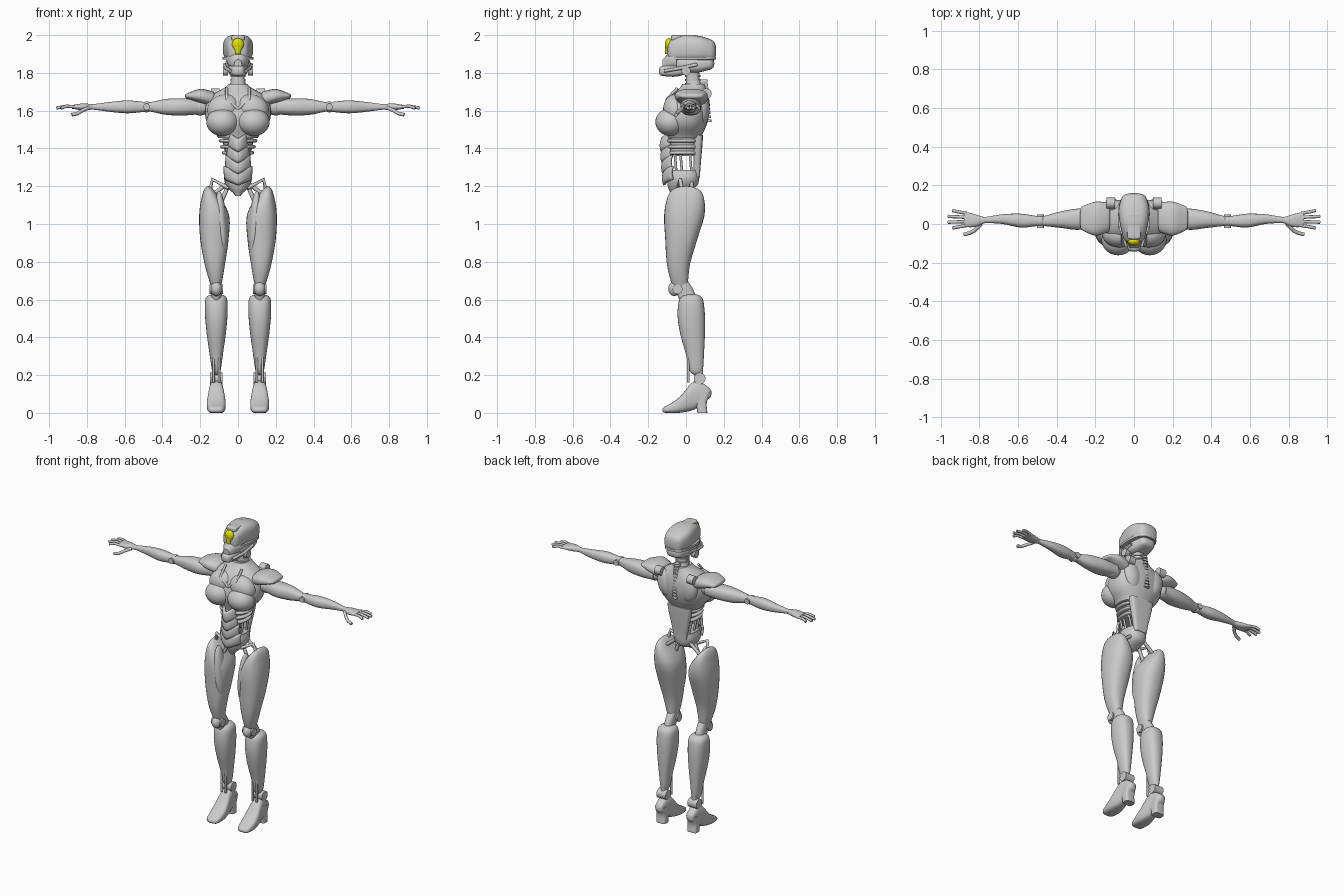
import bpy, bmesh, math
from mathutils import Matrix

cube = bpy.data.objects.get("Cube")
if cube:
    bpy.data.objects.remove(cube, do_unlink=True)


def material(name, rgb):
    mat = bpy.data.materials.new(name)
    mat.use_nodes = True
    mat.diffuse_color = (*rgb, 1)
    mat.node_tree.nodes["Principled BSDF"].inputs["Base Color"].default_value = (*rgb, 1)
    return mat


GREY = material("shell grey", (.6, .6, .6))
YELLOW = material("visor yellow", (.75, .75, 0))


def add_object(name, data, mirror, mat):
    data.materials.append(mat)
    ob = bpy.data.objects.new(name, data)
    bpy.context.collection.objects.link(ob)
    if mirror:
        ob.modifiers.new("Mirror", 'MIRROR').use_mirror_merge = False
    return ob


def finish(name, bm, mirror=False, mat=GREY):
    bmesh.ops.recalc_face_normals(bm, faces=bm.faces)
    mesh = bpy.data.meshes.new(name)
    bm.to_mesh(mesh)
    bm.free()
    mesh.shade_smooth()
    mesh.set_sharp_from_angle(angle=math.radians(40))
    return add_object(name, mesh, mirror, mat)


def blend(values, t):
    """Smooth curve through evenly spaced values; a plain number stays constant."""
    if not isinstance(values, list):
        return values
    last = len(values) - 1
    i = min(int(t * last), last - 1)
    f = t * last - i
    a, b, c, d = (values[min(max(i + k, 0), last)] for k in (-1, 0, 1, 2))
    return b + f / 2 * (c - a + f * (2 * a - 5 * b + 4 * c - d + f * (3 * (b - c) + d - a)))


def around(middle, halves):
    """Low and high bounds placed evenly about a middle."""
    halves = halves if isinstance(halves, list) else [halves, halves]
    return [middle - h for h in halves], [middle + h for h in halves]


def signed_power(value, power):
    return math.copysign(abs(value) ** (2 / power), value)


def loft(name, along, span, first, second, mirror=False, power=2.4, ends=None, mat=GREY):
    """Superellipse sections along an axis between bounds; ends sets how square a domed end is."""
    bm = bmesh.new()
    sides, steps = 28, 20
    rings = []
    for j in range(steps + 1):
        t = (1 - math.cos(math.pi * j / steps)) / 2
        p = span[0] + (span[1] - span[0]) * t
        dome = max(.1, math.sqrt(1 - abs(2 * t - 1) ** ends)) if ends else 1
        (a_low, a_high), (b_low, b_high) = ([blend(v, t) for v in pair] for pair in (first, second))
        ring = []
        for k in range(sides):
            angle = math.tau * k / sides
            a = (a_low + a_high + (a_high - a_low) * dome * signed_power(math.cos(angle), power)) / 2
            b = (b_low + b_high + (b_high - b_low) * dome * signed_power(math.sin(angle), power)) / 2
            ring.append(bm.verts.new({'x': (p, a, b), 'y': (a, p, b), 'z': (a, b, p)}[along]))
        rings.append(ring)
    for r, q in zip(rings, rings[1:]):
        for k in range(sides):
            bm.faces.new((r[k - 1], r[k], q[k], q[k - 1]))
    bm.faces.new(rings[0])
    bm.faces.new(rings[-1])
    return finish(name, bm, mirror, mat)


def ball(name, centre, radii, mirror=True, mat=GREY, tilt=0):
    bm = bmesh.new()
    bmesh.ops.create_uvsphere(bm, u_segments=28, v_segments=18, radius=1)
    bm.transform(Matrix.Translation(centre) @ Matrix.Rotation(tilt, 4, 'Y') @ Matrix.Diagonal((*radii, 1)))
    return finish(name, bm, mirror, mat)


def disc(name, centre, radius, depth, turn='Y'):
    """Mirrored cylinder laid over about the turn axis."""
    bm = bmesh.new()
    bmesh.ops.create_cone(bm, cap_ends=True, segments=24, radius1=radius, radius2=radius, depth=depth)
    bm.transform(Matrix.Translation(centre) @ Matrix.Rotation(math.pi / 2, 4, turn))
    return finish(name, bm, True)


def tubes(name, paths, radius):
    curve = bpy.data.curves.new(name, 'CURVE')
    curve.dimensions = '3D'
    curve.bevel_depth = radius
    curve.bevel_resolution = 2
    curve.use_fill_caps = True
    for path in paths:
        spline = curve.splines.new('POLY')
        spline.points.add(len(path) - 1)
        for point, co in zip(spline.points, path):
            point.co = (*co, 1)
    return add_object(name, curve, True, GREY)


# Head
loft("helmet", 'y', (-.1, .16), around(0, [.05, .07, .08, .06]), (1.86, [1.97, 2, 1.995, 1.97]), power=3, ends=16)
loft("crown_plate", 'y', (-.08, .06), around(0, .035), (1.97, 2), power=5, ends=20)
loft("helmet_rim", 'z', (1.87, 1.885), around(0, .082), (-.08, .16), power=2.8)
loft("skull_base", 'y', (-.06, .15), around(0, [.055, .068, .05]), ([1.815, 1.8, 1.82], 1.88), power=3, ends=14)
loft("face_mask", 'y', (-.125, -.05), around(0, [.02, .045, .06]), (1.82, [1.87, 1.91, 1.92]))
loft("jaw", 'y', (-.143, .03), around(0, [.03, .05, .05]), ([1.785, 1.78, 1.8], [1.835, 1.85, 1.84]), power=3, ends=20)
tubes("cheek_bars", [[(.04, -.115, 1.81), (.064, -.03, 1.825), (.07, .06, 1.845)]], .009)
disc("ear_disc", (.066, 0, 1.81), .024, .028)
ball("visor", (0, -.09, 1.95), (.032, .022, .034), False, YELLOW)
loft("visor_lower", 'z', (1.9, 1.95), around(0, [.012, .026]), (-.11, -.08), mat=YELLOW)

# Neck
loft("neck", 'z', (1.71, 1.82), around(0, [.05, .036, .036]), (0, [.09, .073, .072]))
for i in range(3):
    base = 1.735 + i * .022
    loft("neck_ring", 'z', (base, base + .011), around(0, .041), (-.004, .078))

# Torso
loft("chest", 'z', (1.455, 1.74), around(0, [.105, .16, .175, .155, .05]),
     ([-.1, -.12, -.11, -.08, -.02], [.08, .11, .125, .12, .1]))
ball("breast", (.082, -.082, 1.54), (.086, .08, .074))
ball("upper_chest", (.075, -.055, 1.61), (.09, .066, .075), tilt=.35)
ball("shoulder_blade", (.085, .085, 1.61), (.06, .04, .09), tilt=.2)
tubes("collar_ridges", [[(.06, -.045, 1.72), (.06, -.1, 1.66), (0, -.106, 1.61)]], .008)
disc("back_wheel", (.12, .108, 1.69), .028, .045)
loft("shoulder_pad", 'x', (.12, .28), ([-.04, -.06, -.03], [.11, .115, .09]),
     ([1.62, 1.64, 1.665], [1.7, 1.715, 1.69]), mirror=True, ends=20)

# Spine
for i in range(11):
    base = 1.54 + i * .021
    loft("spine_block", 'z', (base, base + .014), around(0, [.018, .013]), (.07, .134 - i * .002), power=4)

# Waist: rib bands, back plate and pistons
for i in range(3):
    base, half = 1.365 + i * .032, .08 + i * .008
    loft("rib_band", 'z', (base, base + .024), around(0, [half, half + .006, half]), around(-.015, .09), ends=8)
loft("rib_core", 'z', (1.36, 1.47), around(0, [.065, .085]), around(-.012, .076))
loft("back_plate", 'z', (1.25, 1.47), around(0, [.045, .085]), (.04, [.074, .09]), power=4)
tubes("waist_pistons", [[(.06, y, 1.38), (.04, y + .01, 1.26)] for y in (-.06, -.03, .02)], .007)


def belly_plate(top, low, top_half, low_half, y):
    """Curved shield whose edges rise from a point in the middle."""
    bm = bmesh.new()
    columns, rows = 12, 4
    grid = []
    for j in range(rows + 1):
        v = j / rows
        row = []
        for i in range(columns + 1):
            u = 2 * i / columns - 1
            x = u * (top_half + (low_half - top_half) * v)
            row.append(bm.verts.new((x, y + .045 * u * u - .008 * math.sin(math.pi * v),
                                     top + (low - top) * v + .03 * abs(u))))
        grid.append(row)
    for r, q in zip(grid, grid[1:]):
        for i in range(columns):
            bm.faces.new((r[i], q[i], q[i + 1], r[i + 1]))
    solid = finish("belly_plate", bm).modifiers.new("Thickness", 'SOLIDIFY')
    solid.thickness = .014
    solid.offset = 0


for i in range(4):
    top = 1.45 - i * .058
    belly_plate(top, top - .07, .04 + i * .011, .05 + i * .006, -.125 + i * .004)

# Pelvis and hip struts
loft("pelvis", 'z', (1.148, 1.285), around(0, [.014, .055, .074, .066]),
     ([-.075, -.095, -.1, -.095], [-.04, .05, .07, .07]))
tubes("hip_struts", [[(.05, -.04, 1.19), (.135, -.03, 1.235), (.15, -.02, 1.17)],
                     [(.04, -.02, 1.23), (.1, -.02, 1.09)], [(.05, .03, 1.22), (.14, .03, 1.15)]], .011)

# Legs
LEG = .115
loft("thigh", 'z', (.64, 1.2), ([.09, .07, .05, .05, .13], [.14, .175, .2, .205, .185]),
     ([-.07, -.1, -.11, -.115, -.09], [.01, .02, .06, .1, .09]), mirror=True, ends=14)
ball("inner_thigh_panel", (.088, -.062, 1.01), (.03, .05, .165), tilt=.08)
loft("knee_link", 'z', (.58, .72), around(LEG, .028), ([-.03, -.055, -.06], [.06, .04, 0]), mirror=True)
ball("knee_cap", (LEG, -.062, .657), (.03, .032, .038))
disc("knee_axle", (LEG, -.045, .655), .026, .072)
loft("shin", 'z', (.2, .63), around(LEG, [.022, .035, .05, .06, .06]),
     ([.02, 0, -.03, -.045, -.035], [.09, .095, .1, .1, .09]), mirror=True, ends=18)
tubes("ankle_rods", [[(x, .012, .32), (x, .012, .16)] for x in (.1, .13)], .007)
disc("ankle_axle", (LEG, .072, .182), .031, .066)
loft("ankle_post", 'z', (.12, .24), around(LEG, .016), (.045, .09), mirror=True)

# Feet
loft("foot", 'y', (-.125, .135), around(LEG, [.04, .05, .038, .027]),
     ([0, 0, .02, .08], [.03, .08, .17, .13]), mirror=True, power=3, ends=20)
loft("heel", 'z', (0, .11), around(LEG, .034), ([.06, .05, .03], [.113, .11, .13]), mirror=True, power=4)

# Arms
ARM = 1.62
ball("shoulder_joint", (.2, .03, ARM), (.06, .045, .045))
loft("upper_arm", 'x', (.19, .475), ([-.01, -.03, -.02, -.01], [.08, .08, .065, .04]),
     around(ARM, [.038, .045, .042, .024]), mirror=True)
ball("elbow_joint", (.484, .015, ARM), (.028, .03, .029))
loft("forearm", 'x', (.488, .775), ([-.01, -.018, 0, .006], [.04, .053, .05, .036]),
     around(ARM, [.026, .034, .026, .014]), mirror=True)
disc("elbow_pin", (.484, .015, ARM), .018, .07, 'X')

# Hands
loft("palm", 'x', (.765, .88), ([.006, -.015, -.016], [.034, .05, .064]), around(ARM, [.014, .018, .01]), mirror=True)
fingers = []
for i in range(4):
    y, spread = -.008 + i * .021, (i - 1.4) * .009
    tip = .965 - .012 * abs(i - 1.5) ** 2
    fingers.append([(.865, y, ARM), (.905, y + spread / 2, ARM + .004), (tip, y + spread, ARM - .006)])
tubes("fingers", fingers, .0085)
tubes("thumb", [[(.79, 0, 1.615), (.825, -.035, 1.6), (.85, -.047, 1.585), (.88, -.054, 1.578)]], .01)
